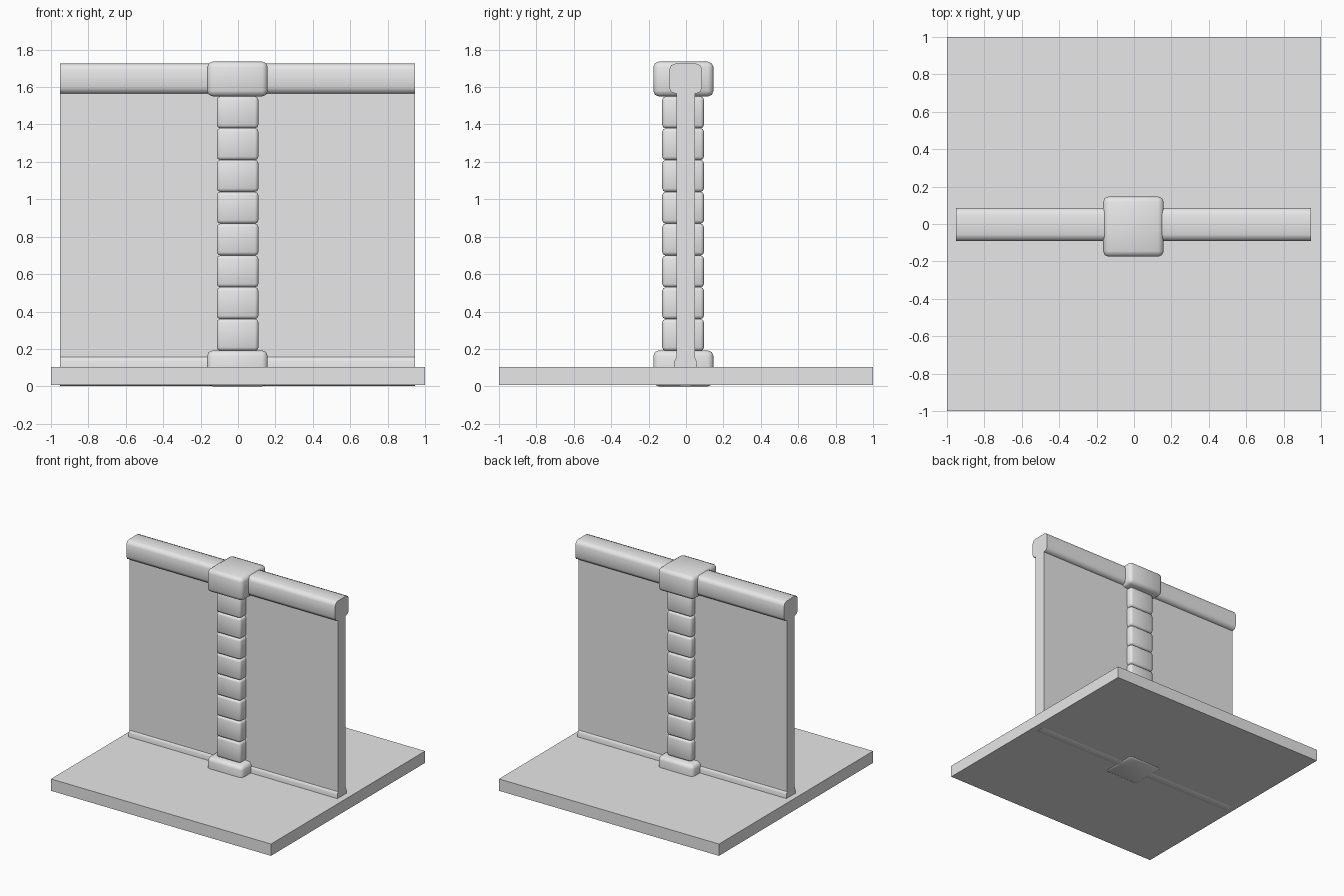
import bpy, bmesh, math

if "Cube" in bpy.data.objects:
    bpy.data.objects.remove(bpy.data.objects["Cube"])

grey = bpy.data.materials.new("stone grey")
grey.diffuse_color = (0.8, 0.8, 0.8, 1)
grey.use_nodes = True
grey.node_tree.nodes["Principled BSDF"].inputs["Base Color"].default_value = grey.diffuse_color


def box(name, x, y, z, bevel=0, axis=None, segments=2):
    """Box from (min, max) ranges; bevels all edges or only those along one axis."""
    lo, hi = zip(x, y, z)
    bm = bmesh.new()
    bmesh.ops.create_cube(bm, size=1)
    for v in bm.verts:
        v.co = [lo[i] if v.co[i] < 0 else hi[i] for i in range(3)]
    if bevel:
        edges = [e for e in bm.edges if axis is None
                 or abs((e.verts[0].co - e.verts[1].co)[axis]) > 1e-4]
        bmesh.ops.bevel(bm, geom=edges, offset=bevel, segments=segments,
                        profile=0.5, affect='EDGES')
    bmesh.ops.recalc_face_normals(bm, faces=bm.faces)
    mesh = bpy.data.meshes.new(name)
    bm.to_mesh(mesh)
    bm.free()
    mesh.materials.append(grey)
    ob = bpy.data.objects.new(name, mesh)
    bpy.context.collection.objects.link(ob)
    if bevel:
        bpy.ops.object.select_all(action='DESELECT')
        ob.select_set(True)
        bpy.context.view_layer.objects.active = ob
        bpy.ops.object.shade_smooth_by_angle(angle=math.radians(50))
    return ob


# Floor slab and thin wall
box("floor", (-1, 1), (-1, 1), (0.007, 0.104))
span = (-0.952, 0.946)
box("wall", span, (-0.052, 0.047), (0.05, 1.62))

# Rounded rails along the top and bottom of the wall
box("top_rail", span, (-0.09, 0.086), (1.565, 1.726), 0.033, axis=0)
box("bottom_rail", span, (-0.061, 0.056), (0.003, 0.168), 0.033, axis=0)

# Column of stacked rounded blocks
step = 0.17
for i in range(8):
    z0 = 0.19 + i * step
    box(f"column_block_{i + 1}", (-0.113, 0.109), (-0.127, 0.096),
        (z0, z0 + step), 0.018)

# Column foot and cap
for name, z in (("column_base", (0.0, 0.192)), ("column_cap", (1.55, 1.736))):
    box(name, (-0.165, 0.159), (-0.175, 0.147), z, 0.03)
